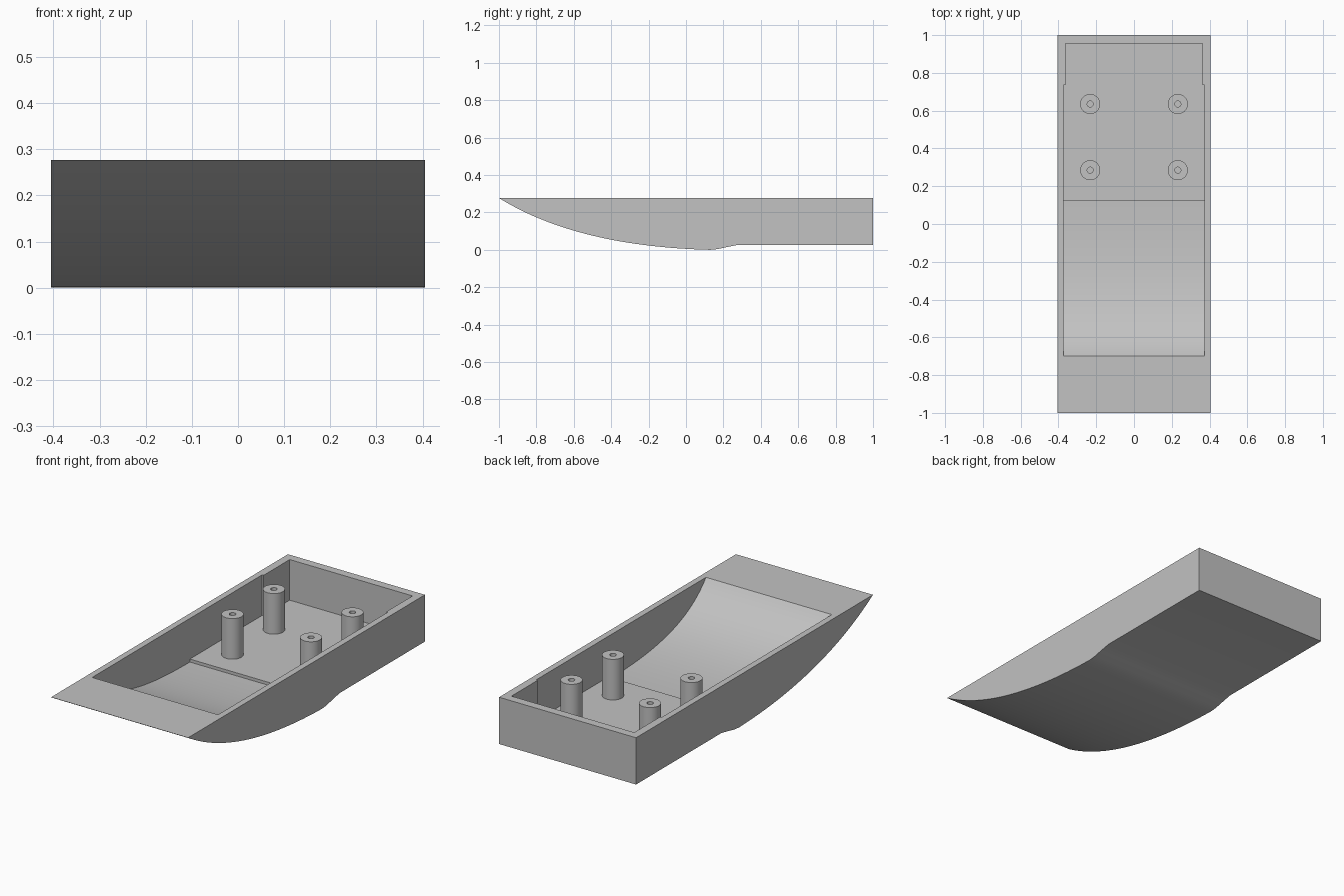
import bpy, bmesh, math
from mathutils import Vector
from mathutils.geometry import interpolate_bezier

cube = bpy.data.objects.get("Cube")
if cube:
    bpy.data.objects.remove(cube, do_unlink=True)

grey = bpy.data.materials.new("plain grey")
grey.use_nodes = True
grey.diffuse_color = (0.54, 0.54, 0.54, 1)
grey.node_tree.nodes["Principled BSDF"].inputs["Base Color"].default_value = grey.diffuse_color


def finish(name, bm):
    bmesh.ops.recalc_face_normals(bm, faces=bm.faces)
    mesh = bpy.data.meshes.new(name)
    bm.to_mesh(mesh)
    bm.free()
    mesh.materials.append(grey)
    obj = bpy.data.objects.new(name, mesh)
    bpy.context.collection.objects.link(obj)
    return obj


def extrude_profile(name, points, half_width):
    """Extrude a (y, z) outline symmetrically along x."""
    bm = bmesh.new()
    face = bm.faces.new([bm.verts.new((-half_width, y, z)) for y, z in points])
    new = bmesh.ops.extrude_face_region(bm, geom=[face])["geom"]
    bmesh.ops.translate(bm, vec=(2 * half_width, 0, 0),
                        verts=[v for v in new if isinstance(v, bmesh.types.BMVert)])
    return finish(name, bm)


def curve(a, h1, h2, b, steps):
    pts = interpolate_bezier(*[Vector((*p, 0)) for p in (a, h1, h2, b)], steps)
    return [(p.x, p.y) for p in pts]


def smooth(obj):
    bpy.ops.object.select_all(action='DESELECT')
    obj.select_set(True)
    bpy.context.view_layer.objects.active = obj
    bpy.ops.object.shade_smooth_by_angle(angle=math.radians(25))


def cut(obj, cutter):
    mod = obj.modifiers.new("cut", 'BOOLEAN')
    mod.operation = 'DIFFERENCE'
    mod.solver = 'EXACT'
    mod.object = cutter
    bpy.context.view_layer.objects.active = obj
    bpy.ops.object.modifier_apply(modifier=mod.name)
    bpy.data.objects.remove(cutter, do_unlink=True)


TOP, FLOOR, OVER = 0.277, 0.06, 0.4

# Hull: curved bow underside, small heel, flat rear
hull_outline = curve((-1, TOP), (-0.7, 0.09), (-0.3, 0.01), (0.13, 0), 32)
hull_outline += [(0.17, 0.004), (0.22, 0.015), (0.28, 0.027), (1, 0.027), (1, TOP)]
hull = extrude_profile("hull", hull_outline, 0.405)

# Main cavity: curved front floor, step up to the flat rear floor
cavity = [(-0.78, 0.377)]
cavity += curve((-0.7, TOP), (-0.55, 0.09), (-0.25, 0.045), (0.125, 0.044), 28)
cavity += [(0.125, FLOOR), (0.735, FLOOR), (0.735, OVER), (-0.78, OVER)]
cut(hull, extrude_profile("cavity_cutter", cavity, 0.372))

# Slightly narrower rear end of the cavity
rear = [(0.7, FLOOR), (0.955, FLOOR), (0.955, OVER), (0.7, OVER)]
cut(hull, extrude_profile("rear_cutter", rear, 0.363))
smooth(hull)


# Screw posts with blind holes
def post(name, x, y):
    bm = bmesh.new()
    outline = [(0, 0.12), (0.016, 0.12), (0.016, TOP), (0.053, TOP), (0.053, 0.05)]
    verts = [bm.verts.new((r, 0, z)) for r, z in outline]
    edges = [bm.edges.new(pair) for pair in zip(verts, verts[1:])]
    bmesh.ops.spin(bm, geom=verts + edges, cent=(0, 0, 0), axis=(0, 0, 1),
                   angle=math.tau, steps=40)
    bmesh.ops.remove_doubles(bm, verts=bm.verts, dist=0.0005)
    obj = finish(name, bm)
    obj.location = (x, y, 0)
    smooth(obj)


for side, x in (("left", 0.232), ("right", -0.232)):
    for place, y in (("front", 0.285), ("rear", 0.635)):
        post(f"{place}_{side}_post", x, y)
